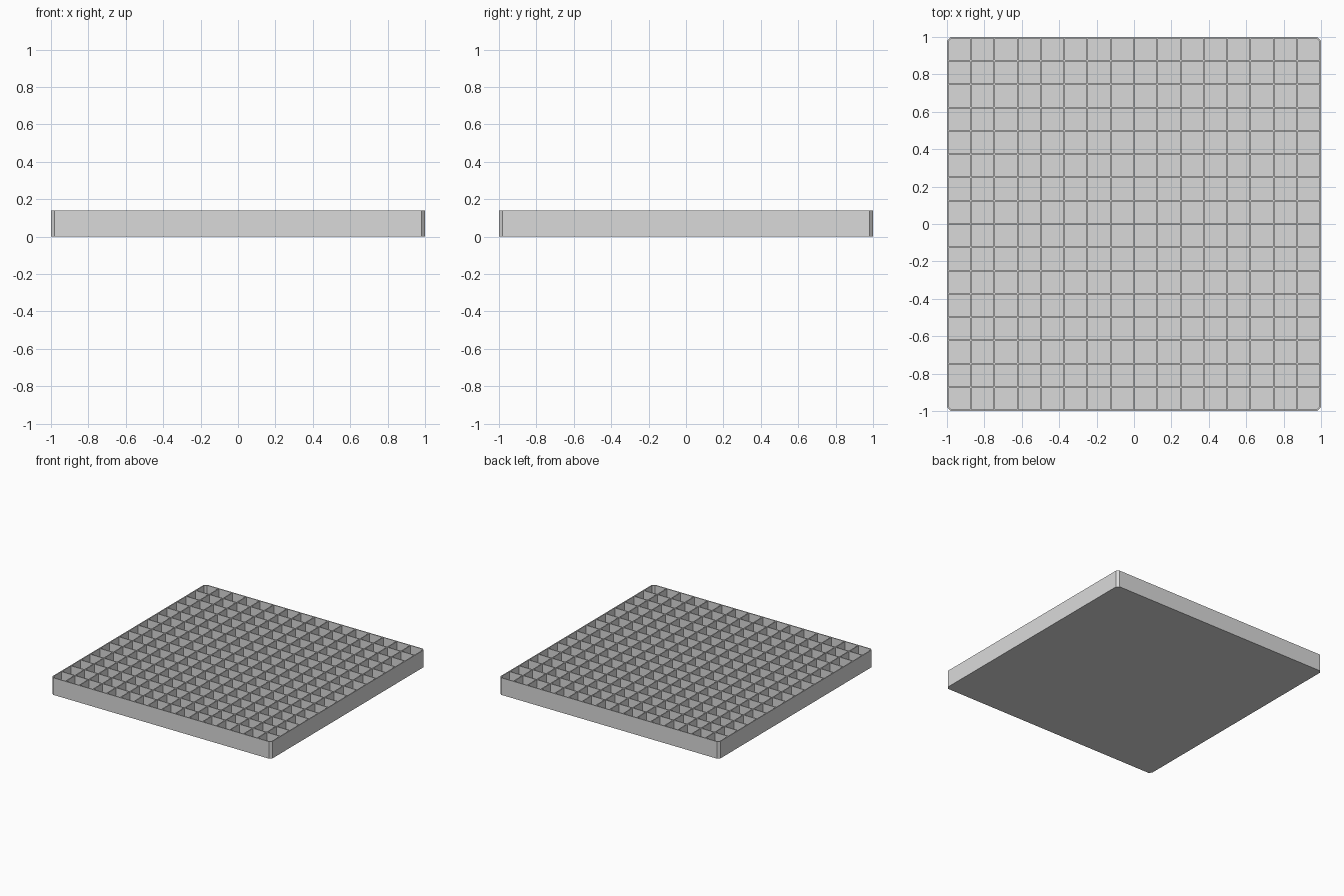
import bpy
import bmesh
from mathutils import Matrix, Vector

old = bpy.data.objects.get("Cube")
if old:
    bpy.data.objects.remove(old, do_unlink=True)

SIZE, HEIGHT, WALL, FLOOR = 2.0, 0.14, 0.008, 0.01
COUNT = 16
PITCH = (SIZE - WALL) / COUNT

grey = bpy.data.materials.new("light grey")
grey.use_nodes = True
grey.diffuse_color = (0.7, 0.7, 0.7, 1)
grey.node_tree.nodes["Principled BSDF"].inputs["Base Color"].default_value = (0.7, 0.7, 0.7, 1)


def add_box(bm, x, y, width, z0, z1):
    centre = Matrix.Translation((x, y, (z0 + z1) / 2))
    bmesh.ops.create_cube(bm, size=1, matrix=centre @ Matrix.Diagonal((width, width, z1 - z0, 1)))


def chamfer_corners(bm, reach, offset):
    """Chamfer the vertical edges at the four outermost corners."""
    edges = [e for e in bm.edges
             if all(min(abs(v.co.x), abs(v.co.y)) > reach - 0.001 for v in e.verts)
             and abs(e.verts[0].co.z - e.verts[1].co.z) > 0.01]
    bmesh.ops.bevel(bm, geom=edges, offset=offset, segments=1, affect='EDGES')


def make_object(name, bm):
    mesh = bpy.data.meshes.new(name)
    bm.to_mesh(mesh)
    bm.free()
    mesh.materials.append(grey)
    obj = bpy.data.objects.new(name, mesh)
    bpy.context.collection.objects.link(obj)
    return obj


# Solid square block with chamfered corners
bm = bmesh.new()
add_box(bm, 0, 0, SIZE, 0, HEIGHT)
chamfer_corners(bm, SIZE / 2, 0.02)
tray = make_object("compartment_tray", bm)

# Cutter holding every square compartment
bm = bmesh.new()
for i in range(COUNT):
    for j in range(COUNT):
        x, y = ((k - (COUNT - 1) / 2) * PITCH for k in (i, j))
        add_box(bm, x, y, PITCH - WALL, FLOOR, HEIGHT + 0.1)
chamfer_corners(bm, SIZE / 2 - WALL, 0.015)
cutter = make_object("compartment_cutter", bm)
cutter.hide_render = True

# Hollow out the compartments
cut = tray.modifiers.new("compartments", 'BOOLEAN')
cut.operation = 'DIFFERENCE'
cut.solver = 'EXACT'
cut.object = cutter
bpy.context.view_layer.objects.active = tray
bpy.ops.object.modifier_apply(modifier=cut.name)
bpy.data.objects.remove(cutter, do_unlink=True)
